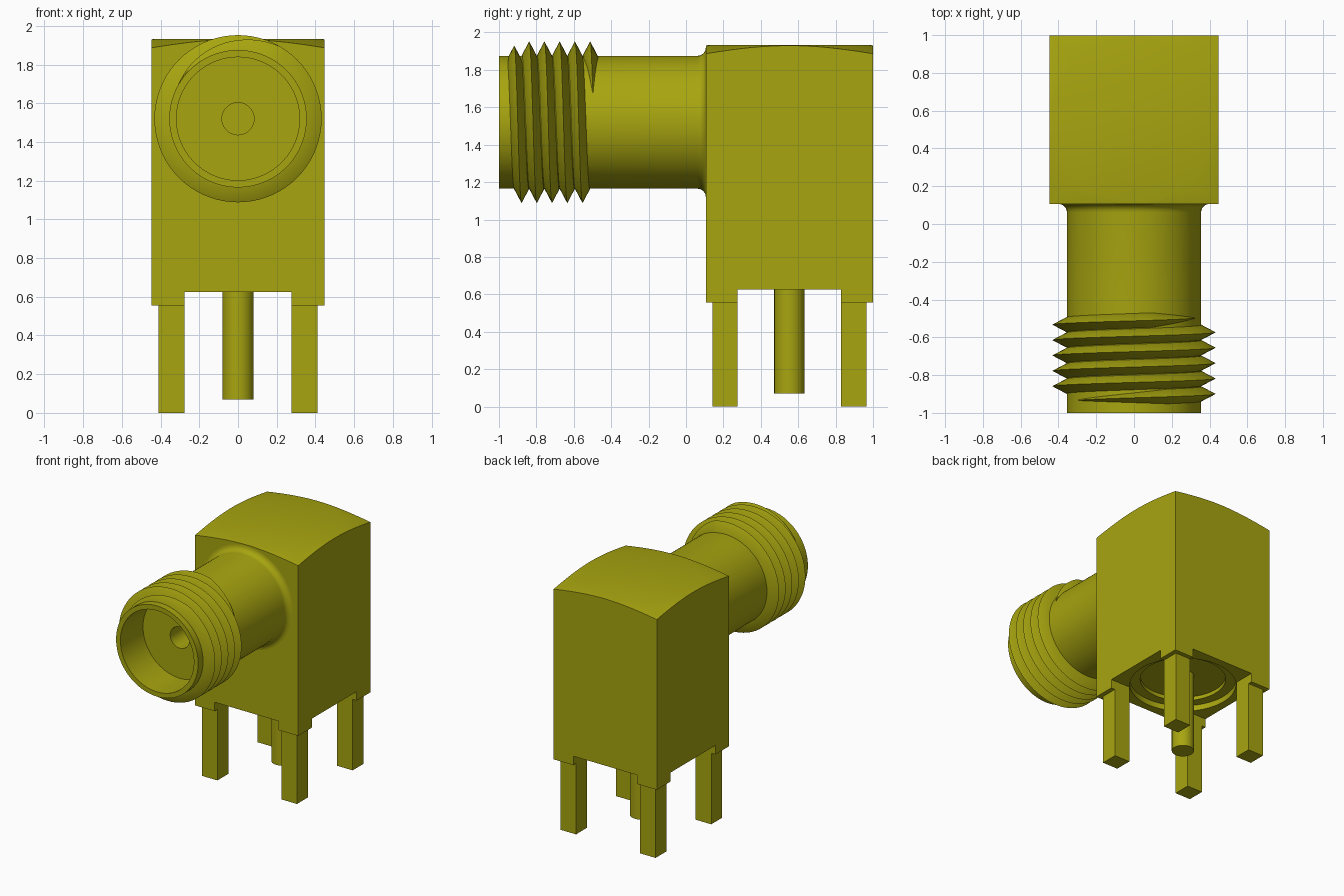
import bpy, bmesh, math
from mathutils import Matrix, Vector

old = bpy.data.objects.get("Cube")
if old:
    bpy.data.objects.remove(old, do_unlink=True)

# Single brass-olive metal
brass = bpy.data.materials.new("olive_brass")
brass.use_nodes = True
COLOUR = (0.39, 0.376, 0.005, 1)
brass.diffuse_color = COLOUR
brass.node_tree.nodes["Principled BSDF"].inputs["Base Color"].default_value = COLOUR

BODY_Y, HALF = 0.5525, 0.4465          # body centre and half width
AXIS_Z = 1.52                          # height of the barrel axis
BARREL = Matrix.Translation((0, 0, AXIS_Z)) @ Matrix.Rotation(-math.pi / 2, 4, 'X')
UPRIGHT = Matrix.Translation((0, BODY_Y, 0))


def finish(name, bm, smooth=False):
    bmesh.ops.recalc_face_normals(bm, faces=bm.faces)
    me = bpy.data.meshes.new(name)
    bm.to_mesh(me)
    bm.free()
    me.materials.append(brass)
    ob = bpy.data.objects.new(name, me)
    bpy.context.collection.objects.link(ob)
    if smooth:
        shade(ob)
    return ob


def activate(ob):
    bpy.ops.object.select_all(action='DESELECT')
    ob.select_set(True)
    bpy.context.view_layer.objects.active = ob


def shade(ob):
    activate(ob)
    bpy.ops.object.shade_smooth_by_angle(angle=math.radians(30))


def box(name, lo, hi):
    bm = bmesh.new()
    bmesh.ops.create_cube(bm, size=1)
    for v in bm.verts:
        v.co = Vector([l + (c + 0.5) * (h - l) for l, h, c in zip(lo, hi, v.co)])
    return finish(name, bm)


def lathe(name, profile, matrix, smooth=True, steps=96):
    """Spin (radius, height) points around the local z axis."""
    bm = bmesh.new()
    verts = [bm.verts.new((r, 0, h)) for r, h in profile]
    edges = [bm.edges.new(p) for p in zip(verts, verts[1:])]
    bmesh.ops.spin(bm, geom=verts + edges, cent=(0, 0, 0), axis=(0, 0, 1),
                   angle=2 * math.pi, steps=steps)
    bmesh.ops.remove_doubles(bm, verts=bm.verts, dist=1e-5)
    bm.transform(matrix)
    return finish(name, bm, smooth)


def carve(ob, tool, operation):
    mod = ob.modifiers.new("carve", 'BOOLEAN')
    mod.operation, mod.object, mod.solver = operation, tool, 'EXACT'
    activate(ob)
    bpy.ops.object.modifier_apply(modifier=mod.name)
    bpy.data.objects.remove(tool, do_unlink=True)


# Body block with a conical top chamfer
y0, y1 = BODY_Y - HALF, BODY_Y + HALF
body = box("body_block", (-HALF, y0, 0.555), (HALF, y1, 1.932))
carve(body, lathe("chamfer_tool", [(0, 0.4), (0.9, 0.4), (0.9, 1.824), (0.437, 1.932), (0, 1.932)],
                  UPRIGHT, False), 'INTERSECT')
# Cross slots leave four corner pads underneath
S = 0.2765
carve(body, box("slot_x", (-1, BODY_Y - S, 0.4), (1, BODY_Y + S, 0.625)), 'DIFFERENCE')
carve(body, box("slot_y", (-S, -0.5, 0.4), (S, 1.6, 0.625)), 'DIFFERENCE')
# Stepped round recess in the underside
carve(body, lathe("recess_tool", [(0, 0.6), (0.385, 0.6), (0.385, 0.67), (0.31, 0.67),
                                  (0.31, 0.70), (0, 0.70)], UPRIGHT, False), 'DIFFERENCE')
shade(body)

# Corner legs
for sx, side in ((1, "left"), (-1, "right")):
    for sy, end in ((1, "back"), (-1, "front")):
        xs = sorted((sx * S, sx * 0.412))
        ys = sorted((BODY_Y + sy * S, BODY_Y + sy * 0.412))
        box(f"{end}_{side}_leg", (xs[0], ys[0], 0), (xs[1], ys[1], 0.56))

# Centre pin
lathe("centre_pin", [(0, 0.07), (0.081, 0.07), (0.081, 0.72), (0, 0.72)], UPRIGHT, steps=48)

# Hollow barrel with a fillet where it meets the body
R, F = 0.355, 0.045
fillet = [(R + F - F * math.cos(a), y0 - F + F * math.sin(a))
          for a in [i * math.pi / 12 for i in range(7)]]
lathe("barrel", [(0, -0.45), (0.083, -0.45), (0.083, -0.72), (0.318, -0.72), (0.318, -1),
                 (R, -1)] + fillet + [(R + F, y0 + 0.02), (0, y0 + 0.02)], BARREL)

# Helical screw thread, tapering away at both ends
PITCH, STEP = 0.0815, 5
bm = bmesh.new()
rings = []
for deg in range(-60, 5 * 360 + 66, STEP):
    fade = max(0.02, min(1, (deg + 60) / 90, (1865 - deg) / 50))
    t, yc = math.radians(deg), -0.92 + PITCH * deg / 360
    ring = []
    for r, dy in ((R - 0.012, -0.039), (R + 0.003, -0.039 * fade), (R + 0.077 * fade, 0),
                  (R + 0.003, 0.039 * fade), (R - 0.012, 0.039)):
        dy = math.copysign(min(abs(dy), 0.039 * fade), dy)
        ring.append(bm.verts.new((r * math.sin(t), yc + dy, AXIS_Z + r * math.cos(t))))
    rings.append(ring)
for a, b in zip(rings, rings[1:]):
    for i in range(5):
        j = (i + 1) % 5
        bm.faces.new((a[i], a[j], b[j], b[i]))
bm.faces.new(rings[0])
bm.faces.new(rings[-1])
finish("screw_thread", bm, True)
